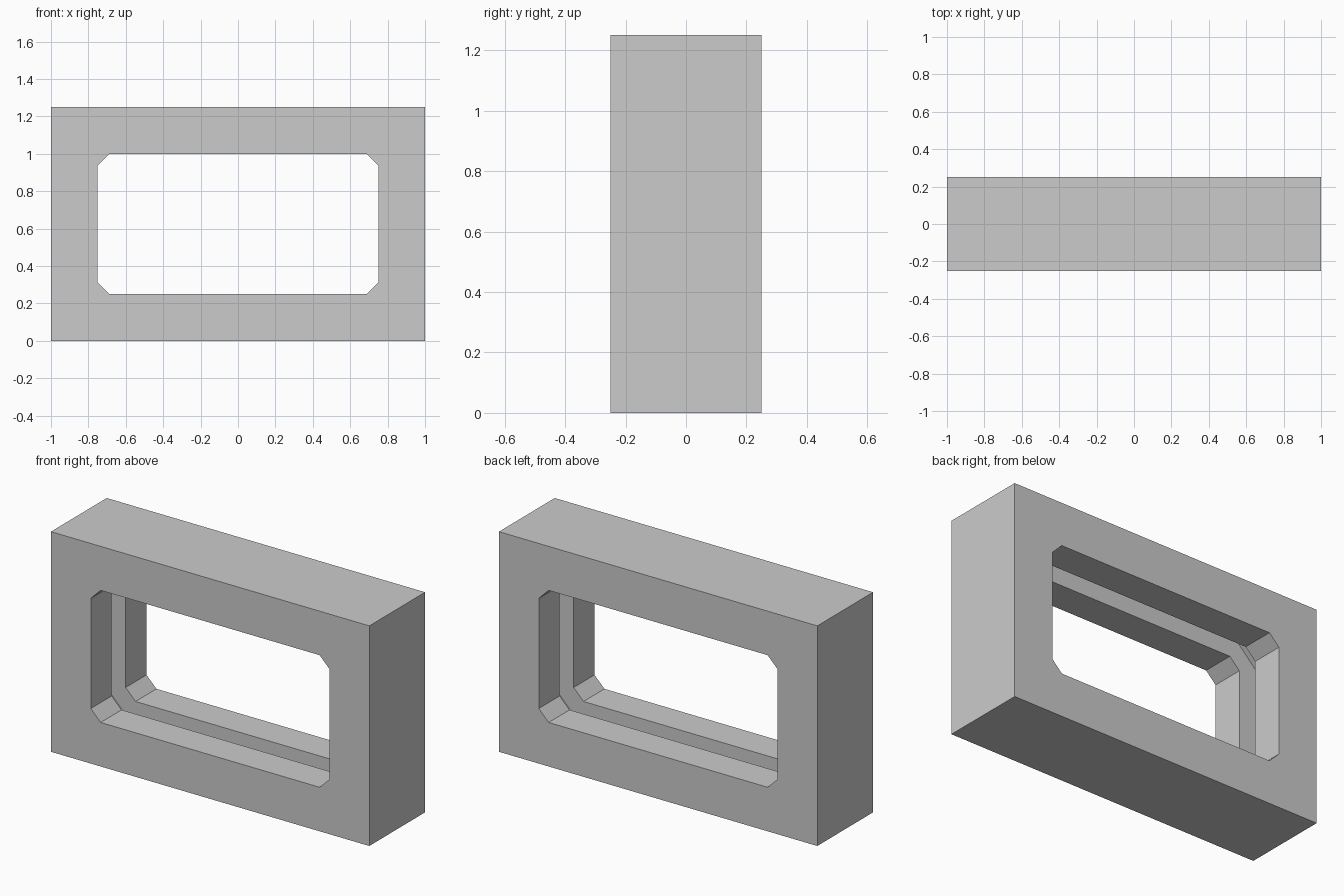
import bpy, bmesh

if "Cube" in bpy.data.objects:
    bpy.data.objects.remove(bpy.data.objects["Cube"])

MID_Z = 0.625
CORNERS = [(1, 1), (-1, 1), (-1, -1), (1, -1)]
bm = bmesh.new()


def rectangle(y):
    """Outer outline of the frame at depth y."""
    return [bm.verts.new((sx, y, MID_Z + sz * 0.625)) for sx, sz in CORNERS]


def octagon(y, grow, cut):
    """Opening outline with clipped corners at depth y, two verts per corner."""
    w, h = 0.75 + grow, 0.375 + grow
    ring = []
    for sx, sz in CORNERS:
        pair = [(sx * w, sz * (h - cut)), (sx * (w - cut), sz * h)]
        if sx * sz < 0:
            pair.reverse()
        ring += [bm.verts.new((x, y, MID_Z + z)) for x, z in pair]
    return ring


def bridge(a, b):
    n = len(a)
    for i in range(n):
        j = (i + 1) % n
        bm.faces.new((a[i], a[j], b[j], b[i]))


# Outer walls
front, back = rectangle(-0.25), rectangle(0.25)
bridge(front, back)

# Opening walls with the recessed slot around the middle
profile = [(-0.25, 0, 0.0625), (-0.0625, 0, 0.0625),
           (-0.0625, 0.125, 0.16), (0.0625, 0.125, 0.16),
           (0.0625, 0, 0.0625), (0.25, 0, 0.0625)]
rings = [octagon(*p) for p in profile]
for a, b in zip(rings, rings[1:]):
    bridge(a, b)

# Front and back faces around the opening
for outer, inner in ((front, rings[0]), (back, rings[-1])):
    for i in range(4):
        bm.faces.new((outer[i], inner[2 * i], inner[2 * i + 1]))
        bm.faces.new((outer[i], inner[2 * i + 1],
                      inner[(2 * i + 2) % 8], outer[(i + 1) % 4]))

bmesh.ops.recalc_face_normals(bm, faces=bm.faces)
mesh = bpy.data.meshes.new("window_frame")
bm.to_mesh(mesh)
bm.free()
bpy.context.collection.objects.link(bpy.data.objects.new("window_frame", mesh))
